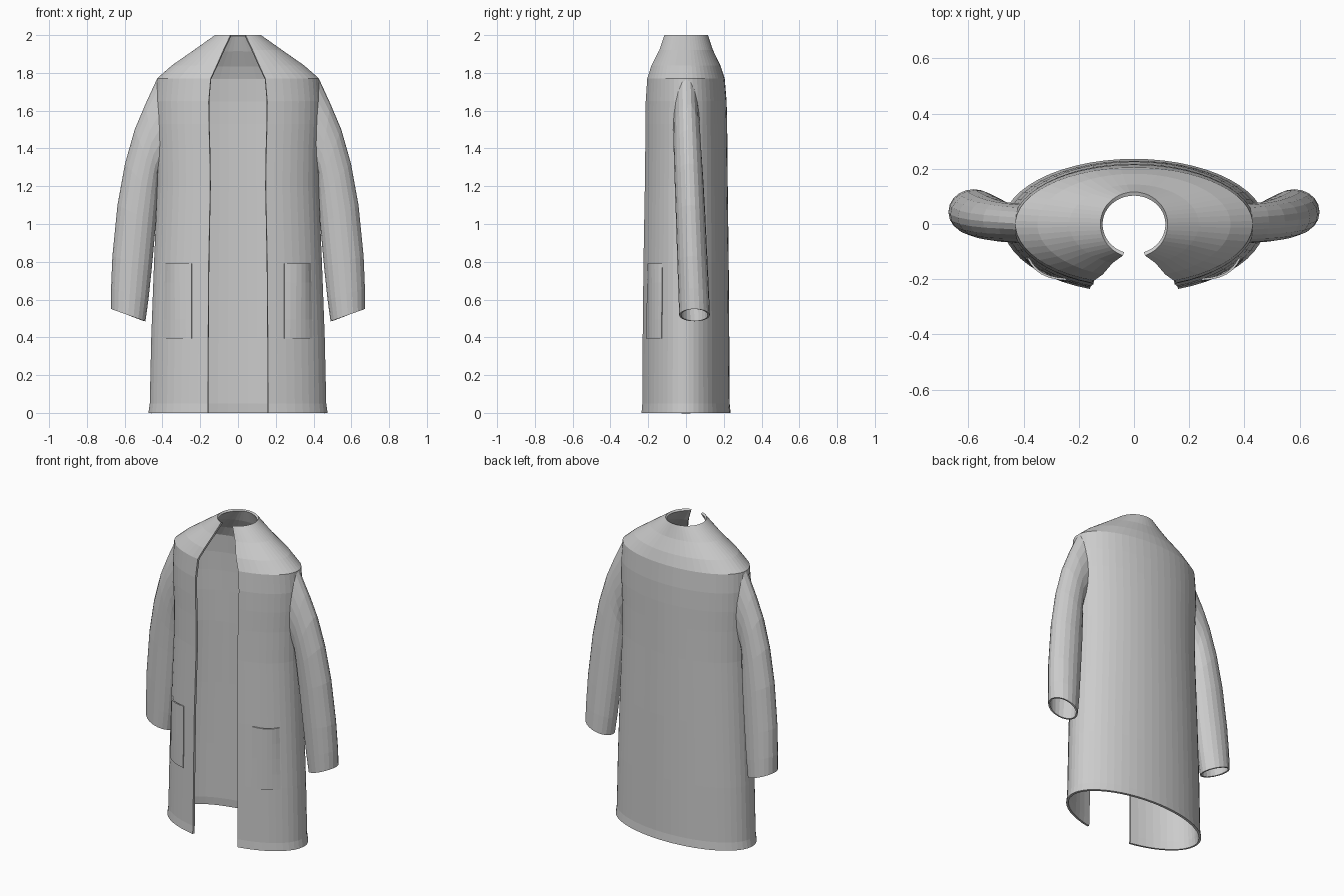
import bpy, math

if "Cube" in bpy.data.objects:
    bpy.data.objects.remove(bpy.data.objects["Cube"])

cloth = bpy.data.materials.new("light grey cloth")
cloth.diffuse_color = (0.6, 0.6, 0.6, 1)
cloth.use_nodes = True
cloth.node_tree.nodes["Principled BSDF"].inputs["Base Color"].default_value = cloth.diffuse_color

# Body profile: z, half width, front depth, back depth, half front opening
BODY = [
    (0.00, 0.475, 0.250, 0.236, 0.160),
    (0.05, 0.468, 0.246, 0.231, 0.160),
    (0.40, 0.460, 0.244, 0.229, 0.158),
    (0.80, 0.445, 0.240, 0.226, 0.155),
    (1.20, 0.428, 0.232, 0.221, 0.147),
    (1.40, 0.430, 0.230, 0.219, 0.150),
    (1.53, 0.436, 0.230, 0.218, 0.154),
    (1.65, 0.438, 0.228, 0.215, 0.155),
    (1.77, 0.430, 0.218, 0.205, 0.145),
    (1.84, 0.350, 0.193, 0.182, 0.113),
    (1.92, 0.235, 0.150, 0.143, 0.078),
    (2.00, 0.122, 0.121, 0.116, 0.040),
]


def profile(z):
    for a, b in zip(BODY, BODY[1:]):
        if z <= b[0]:
            t = (z - a[0]) / (b[0] - a[0])
            return [p + (q - p) * t for p, q in zip(a, b)]
    return BODY[-1]


def surface(z, phi, off=0.0):
    _, rx, rf, rb, _ = profile(z)
    c = math.cos(phi)
    ry = rf if c > 0 else rb
    return ((rx + off) * math.sin(phi), -(ry + off) * c, z)


def sheet(name, rows, thick, closed=False, mirror=False):
    """Skin rows of points (bottom to top, outward facing), then thicken inward."""
    n = len(rows[0])
    faces = []
    for i in range(len(rows) - 1):
        for j in range(n if closed else n - 1):
            k = (j + 1) % n
            faces.append((i * n + j, i * n + k, (i + 1) * n + k, (i + 1) * n + j))
    me = bpy.data.meshes.new(name)
    me.from_pydata([p for r in rows for p in r], [], faces)
    me.materials.append(cloth)
    ob = bpy.data.objects.new(name, me)
    bpy.context.collection.objects.link(ob)
    m = ob.modifiers.new("thickness", "SOLIDIFY")
    m.thickness, m.offset = thick, -1
    if mirror:
        m = ob.modifiers.new("mirror", "MIRROR")
        m.use_mirror_merge = False
    return ob


# Coat body, open down the front
N = 48
rows = []
for z, rx, rf, rb, gap in BODY:
    p0 = math.asin(gap / rx)
    rows.append([surface(z, p0 + (2 * math.pi - 2 * p0) * j / N) for j in range(N + 1)])
sheet("coat_body", rows, 0.014)

# Sleeves: outer x, z, inner x, z, centre y, half depth
SLEEVE = [
    (0.428, 1.770, 0.426, 1.26, 0.002, 0.070),
    (0.490, 1.635, 0.424, 1.23, 0.006, 0.072),
    (0.547, 1.500, 0.424, 1.19, 0.010, 0.074),
    (0.598, 1.320, 0.425, 1.13, 0.016, 0.076),
    (0.638, 1.100, 0.435, 1.00, 0.024, 0.078),
    (0.665, 0.830, 0.456, 0.77, 0.034, 0.080),
    (0.672, 0.660, 0.474, 0.60, 0.041, 0.081),
    (0.672, 0.550, 0.490, 0.485, 0.045, 0.081),
]
rows = []
for i, (ox, oz, ix, iz, cy, ry) in enumerate(SLEEVE):
    ring = []
    for j in range(20):
        t = 2 * math.pi * j / 20
        u, y = math.cos(t) / 2, cy + ry * math.sin(t)
        x = (ox + ix) / 2 + u * (ox - ix)
        if i == 0:  # armhole follows the curve of the body
            x *= math.sqrt(1 - (y / 0.22) ** 2)
        ring.append((x, y, (oz + iz) / 2 + u * (oz - iz)))
    rows.append(ring)
sheet("sleeves", rows[::-1], 0.01, closed=True, mirror=True)

# Patch pockets, bulging slightly from the front panels
rows = []
for i in range(5):
    v = i / 4
    z = 0.395 + 0.395 * v
    rx = profile(z)[1]
    a, b = math.asin(0.243 / rx), math.asin((0.392 - 0.01 * v) / rx)
    rows.append([surface(z, a + (b - a) * j / 6,
                         0.004 + 0.018 * math.sin(math.pi * j / 6) * (0.3 + 0.7 * v))
                 for j in range(7)])
sheet("pockets", rows, 0.008, mirror=True)
